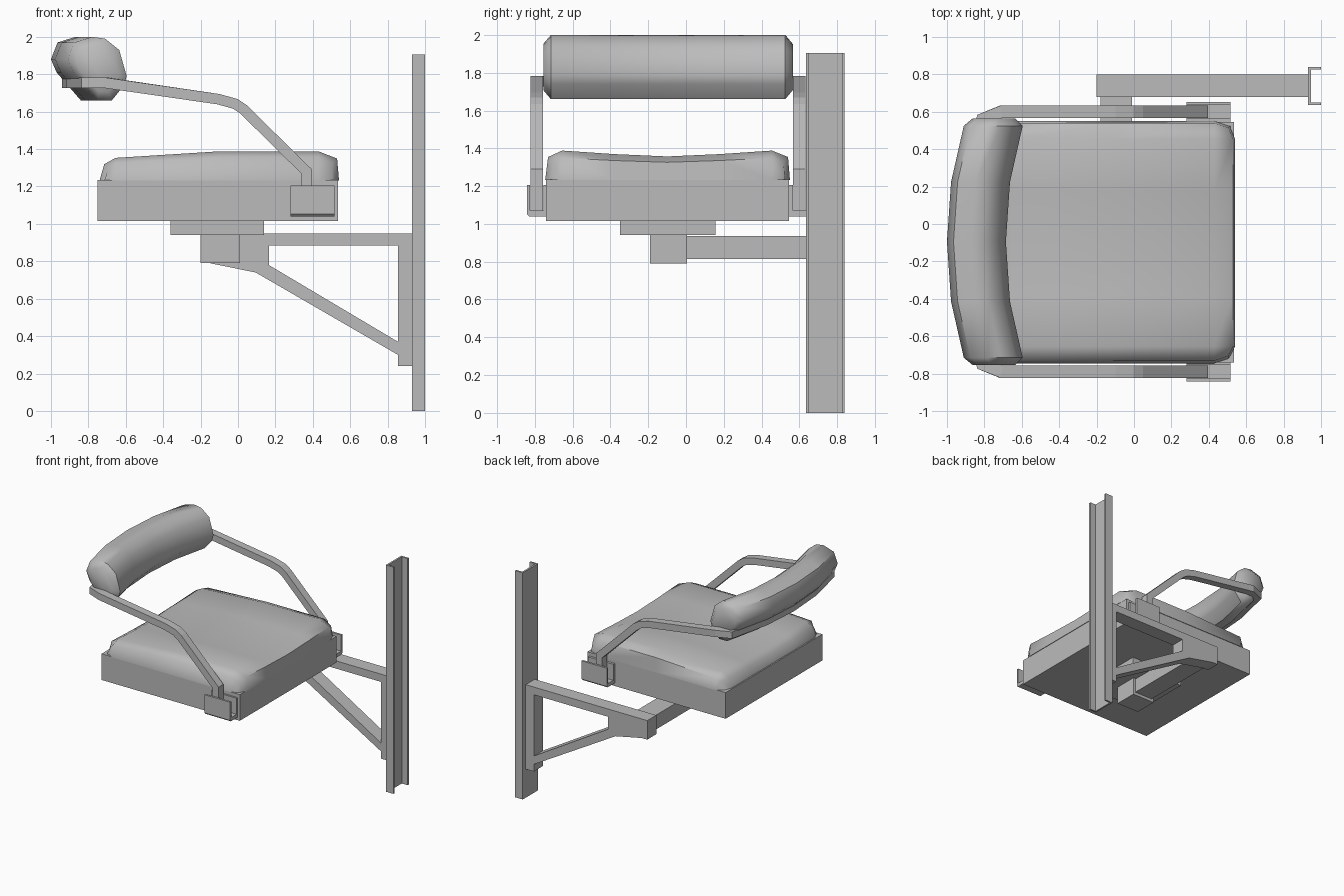
import bpy, bmesh, math
from mathutils import Vector

if "Cube" in bpy.data.objects:
    bpy.data.objects.remove(bpy.data.objects["Cube"], do_unlink=True)

GREY = bpy.data.materials.new("light_grey")
GREY.use_nodes = True
GREY.diffuse_color = (0.5, 0.5, 0.5, 1)
GREY.node_tree.nodes["Principled BSDF"].inputs["Base Color"].default_value = (0.5, 0.5, 0.5, 1)
MID = -0.095  # chair centre line in y


def finish(name, bm, smooth=None):
    bmesh.ops.recalc_face_normals(bm, faces=bm.faces)
    mesh = bpy.data.meshes.new(name)
    bm.to_mesh(mesh)
    bm.free()
    mesh.materials.append(GREY)
    ob = bpy.data.objects.new(name, mesh)
    bpy.context.collection.objects.link(ob)
    if smooth:
        bpy.ops.object.select_all(action='DESELECT')
        ob.select_set(True)
        bpy.context.view_layer.objects.active = ob
        bpy.ops.object.shade_smooth_by_angle(angle=math.radians(smooth))
    return ob


def add_prism(bm, points, vec):
    """Extrude a planar outline along vec."""
    face = bm.faces.new([bm.verts.new(p) for p in points])
    ext = bmesh.ops.extrude_face_region(bm, geom=[face], use_keep_orig=True)
    verts = [g for g in ext["geom"] if isinstance(g, bmesh.types.BMVert)]
    bmesh.ops.translate(bm, verts=verts, vec=vec)


def box(name, x0, x1, y0, y1, z0, z1):
    bm = bmesh.new()
    add_prism(bm, [(x0, y0, z0), (x1, y0, z0), (x1, y1, z0), (x0, y1, z0)], (0, 0, z1 - z0))
    return finish(name, bm)


def loft(name, rings, smooth=None):
    """Skin closed rings and cap both ends."""
    bm = bmesh.new()
    vs = [[bm.verts.new(p) for p in r] for r in rings]
    n = len(vs[0])
    for a, b in zip(vs, vs[1:]):
        for i in range(n):
            j = (i + 1) % n
            bm.faces.new((a[i], a[j], b[j], b[i]))
    bm.faces.new(vs[0])
    bm.faces.new(vs[-1])
    return finish(name, bm, smooth)


# Wall channel, open towards +x
bm = bmesh.new()
X0, X1, Y0, Y1, T = 0.93, 1.0, 0.635, 0.84, 0.015
add_prism(bm, [(X0, Y0, 0), (X1, Y0, 0), (X1, Y0 + T, 0), (X0 + T, Y0 + T, 0),
               (X0 + T, Y1 - T, 0), (X1, Y1 - T, 0), (X1, Y1, 0), (X0, Y1, 0)], (0, 0, 1.905))
finish("wall_channel", bm)

# Triangular wall bracket: bar, mounting plate, gusset and brace
bm = bmesh.new()
for outline in (
    [(-0.2, 0.885), (0.93, 0.885), (0.93, 0.95), (-0.2, 0.95)],
    [(0.855, 0.24), (0.93, 0.24), (0.93, 0.885), (0.855, 0.885)],
    [(-0.2, 0.885), (-0.2, 0.79), (-0.15, 0.79), (0.095, 0.74), (0.165, 0.78), (0.165, 0.885)],
    [(0.165, 0.78), (0.095, 0.74), (0.855, 0.3), (0.855, 0.37)],
):
    add_prism(bm, [(x, 0.68, z) for x, z in outline], (0, 0.12, 0))
finish("wall_bracket", bm)

# Swing arm, pivot and seat support
box("swing_arm", -0.18, -0.01, 0.0, 0.68, 0.815, 0.935)
box("pivot_block", -0.2, 0.01, -0.19, 0.005, 0.79, 0.94)
box("mounting_plate", -0.36, 0.14, -0.35, 0.155, 0.94, 1.015)
box("seat_base", -0.75, 0.535, -0.74, 0.545, 1.015, 1.235)

# Seat cushion: position, edge factor and (along x) crown height
xs = [(-0.74, 0, 0.12), (-0.715, 0.72, 0.12), (-0.655, 1, 0.12), (-0.1, 1, 0.155),
      (0.43, 1, 0.155), (0.53, 0.75, 0.155), (0.54, 0, 0.155)]
ys = [(-0.745, 0), (-0.73, 0.78), (-0.655, 1), (-0.38, 0.88), (-0.1, 0.8),
      (0.18, 0.88), (0.455, 1), (0.54, 0.78), (0.55, 0)]
bm = bmesh.new()
grid = []
for x, ex, crown in xs:
    row = []
    for y, ey in ys:
        corner = ex < 0.9 and ey < 0.8 and abs(y - MID) > 0.6
        pull = 0.025 if corner else 0
        px = x - math.copysign(pull, x + 0.1)
        py = y - math.copysign(pull, y - MID)
        row.append(bm.verts.new((px, py, 1.233 + crown * ex * ey)))
    grid.append(row)
for a, b in zip(grid, grid[1:]):
    for i in range(len(ys) - 1):
        bm.faces.new((a[i], b[i], b[i + 1], a[i + 1]))
bmesh.ops.holes_fill(bm, edges=[e for e in bm.edges if e.is_boundary])
finish("seat_cushion", bm, 60)

# Backrest: padded section swept along a shallow arc
section = [(-1.0, 1.88), (-0.965, 1.97), (-0.87, 2.0), (-0.8, 1.99), (-0.725, 1.93),
           (-0.685, 1.79), (-0.7, 1.74), (-0.765, 1.66), (-0.84, 1.66), (-0.97, 1.81)]
rings = []
for off, shift, scale in ((-0.66, 0.095, 0.72), (-0.62, 0.09, 1), (-0.32, 0.022, 1), (0, 0, 1),
                          (0.32, 0.022, 1), (0.62, 0.09, 1), (0.66, 0.095, 0.72)):
    rings.append([(-0.845 + (x + 0.845) * scale + shift, MID + off, 1.83 + (z - 1.83) * scale)
                  for x, z in section])
loft("backrest_cushion", rings, 50)

# Continuous arm rail, mirrored about the centre line
half = [(0.367, 0.695, 1.07), (0.367, 0.695, 1.28), (0.03, 0.695, 1.612), (-0.015, 0.695, 1.642),
        (-0.105, 0.695, 1.667), (-0.71, 0.695, 1.755), (-0.81, 0.655, 1.755), (-0.885, 0.32, 1.755)]
path = [Vector(p) for p in half + [(-0.908, 0, 1.755)] + [(x, -y, z) for x, y, z in reversed(half)]]


def heading(d, y):
    h = Vector((d.x, d.y, 0))
    return h.normalized() if h.length > 1e-4 else Vector((-1 if y > 0 else 1, 0, 0))


UP = Vector((0, 0, 1))
rings = []
for i, p in enumerate(path):
    d0 = (p - path[max(i - 1, 0)]) if i else path[1] - p
    d1 = (path[i + 1] - p) if i < len(path) - 1 else d0
    sides, norms = [], []
    for d in (d0.normalized(), d1.normalized()):
        s = heading(d, p.y).cross(UP)
        sides.append(s)
        norms.append(s.cross(d).normalized())
    side = (sides[0] + sides[1]).normalized()
    norm = (norms[0] + norms[1]).normalized()
    side *= 0.0325 / max(side.dot(sides[0]), 0.5)
    norm *= 0.028 / max(norm.dot(norms[0]), 0.5)
    c = p + Vector((0, MID, 0))
    rings.append([c + side * a + norm * b for a, b in ((1, 1), (-1, 1), (-1, -1), (1, -1))])
loft("arm_rail", rings)

# U-shaped rail brackets on both sides of the seat base
for name, sign in (("left_rail_bracket", 1), ("right_rail_bracket", -1)):
    u = [(0.64, 1.04), (0.735, 1.04), (0.747, 1.052), (0.747, 1.205), (0.73, 1.205),
         (0.73, 1.07), (0.66, 1.07), (0.66, 1.205), (0.64, 1.205)]
    bm = bmesh.new()
    add_prism(bm, [(0.28, MID + sign * y, z) for y, z in u], (0.235, 0, 0))
    finish(name, bm)
